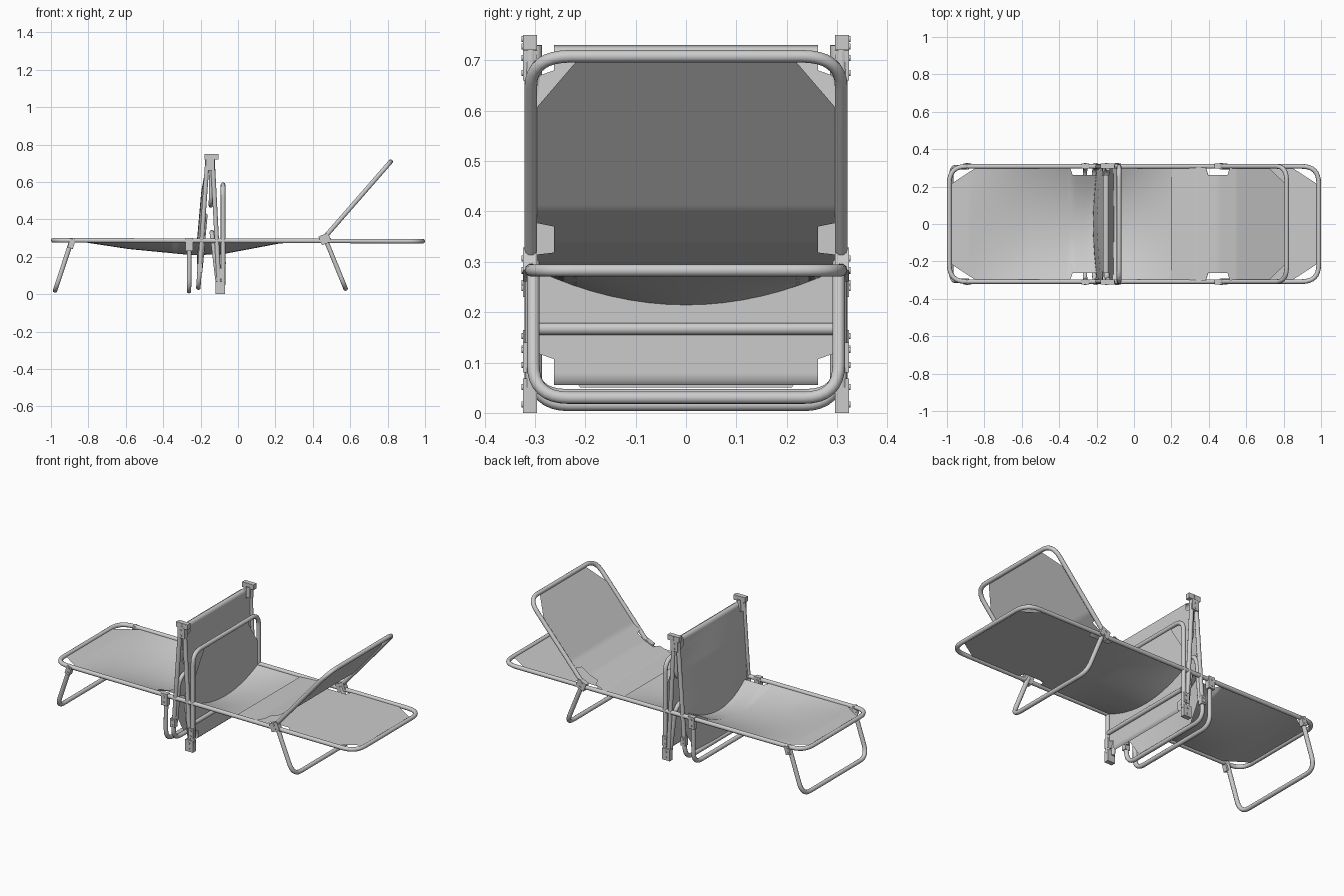
import bpy
import math
from mathutils import Vector

cube = bpy.data.objects.get("Cube")
if cube:
    bpy.data.objects.remove(cube, do_unlink=True)

grey = bpy.data.materials.new("light_grey")
grey.use_nodes = True
grey.diffuse_color = (0.6, 0.6, 0.6, 1)
grey.node_tree.nodes["Principled BSDF"].inputs["Base Color"].default_value = (0.6, 0.6, 0.6, 1)

SIDE = 0.308    # half distance between the side tubes
TUBE = 0.0125   # tube radius


def finish(obj, angle=40):
    obj.data.materials.append(grey)
    bpy.ops.object.select_all(action='DESELECT')
    obj.select_set(True)
    bpy.context.view_layer.objects.active = obj
    if obj.type == 'CURVE':
        bpy.ops.object.convert(target='MESH')
    bpy.ops.object.shade_smooth_by_angle(angle=math.radians(angle))


def rounded(points, radius, closed):
    """Replace each corner of a path with a short arc."""
    pts = [Vector(p) for p in points]
    out = []
    for i, p in enumerate(pts):
        if not closed and i in (0, len(pts) - 1):
            out.append(p)
            continue
        a = p + (pts[i - 1] - p).normalized() * radius
        b = p + (pts[(i + 1) % len(pts)] - p).normalized() * radius
        for k in range(9):
            t = k / 8
            out.append(a * (1 - t) ** 2 + p * 2 * t * (1 - t) + b * t ** 2)
    return out


def tube(name, points, radius=0.08, closed=False, thick=TUBE):
    curve = bpy.data.curves.new(name, 'CURVE')
    curve.dimensions = '3D'
    curve.bevel_depth = thick
    curve.bevel_resolution = 3
    curve.use_fill_caps = True
    path = rounded(points, radius, closed)
    spline = curve.splines.new('POLY')
    spline.points.add(len(path) - 1)
    for sp, p in zip(spline.points, path):
        sp.co = (*p, 1)
    spline.use_cyclic_u = closed
    obj = bpy.data.objects.new(name, curve)
    bpy.context.collection.objects.link(obj)
    finish(obj)


def u_tube(name, a, b, side=SIDE, radius=0.07, thick=TUBE):
    """U-shaped tube running from hinge a to cross end b, both (x, z)."""
    tube(name, [(a[0], -side, a[1]), (b[0], -side, b[1]),
                (b[0], side, b[1]), (a[0], side, a[1])], radius, thick=thick)


def along(keys, s):
    """Linear interpolation through (position, value) keys."""
    for (s0, v0), (s1, v1) in zip(keys, keys[1:]):
        if s0 <= s <= s1:
            return v0 + (v1 - v0) * (s - s0) / (s1 - s0)
    return 0


def fabric(name, path, ends, hinges, sag, direction):
    """Sheet swept along an (x, z) path, notched at the ends and hinges."""
    rows, s = [], 0
    for p, q in zip(path, path[1:]):
        p, q = Vector((p[0], 0, p[1])), Vector((q[0], 0, q[1]))
        n = max(1, round((q - p).length / 0.014))
        rows += [(p.lerp(q, k / n), s + (q - p).length * k / n) for k in range(n)]
        s += (q - p).length
    rows.append((q, s))
    verts, faces, cols = [], [], 16
    for p, s in rows:
        width = 0.302
        for e in ends:
            width = min(width, 0.21 + 0.65 * abs(s - e))
        if any(abs(s - h) < 0.065 for h in hinges):
            width = 0.262
        for j in range(cols + 1):
            t = 2 * j / cols - 1
            drop = Vector(direction) * along(sag, s) * (1 - t * t)
            verts.append(p + drop + Vector((0, t * width, 0)))
    for i in range(len(rows) - 1):
        for j in range(cols):
            a = i * (cols + 1) + j
            faces.append((a, a + cols + 1, a + cols + 2, a + 1))
    mesh = bpy.data.meshes.new(name)
    mesh.from_pydata(verts, [], faces)
    obj = bpy.data.objects.new(name, mesh)
    bpy.context.collection.objects.link(obj)
    finish(obj, 60)


def plate(name, x, z, sx, sz, tilt=0):
    """Pair of hinge plates with rivets, one on each side."""
    for side, tag in ((-1, "right"), (1, "left")):
        bpy.ops.mesh.primitive_cube_add(size=1, location=(x, side * 0.31, z), rotation=(0, tilt, 0))
        obj = bpy.context.object
        obj.name = name + "_" + tag
        obj.scale = (sx, 0.028, sz)
        bevel = obj.modifiers.new("soft_edges", 'BEVEL')
        bevel.width = 0.003
        finish(obj)
        for k in (-0.25, 0.25):
            spot = (x + math.sin(tilt) * k * sz, side * 0.322, z + math.cos(tilt) * k * sz)
            bpy.ops.mesh.primitive_cylinder_add(vertices=12, radius=0.006, depth=0.01,
                                                location=spot, rotation=(math.pi / 2, 0, 0))
            bpy.context.object.name = name + "_rivet_" + tag
            finish(bpy.context.object)


# Flat lounger: frame ring, sagging sheet and legs
END = 1 - TUBE
tube("flat_frame", [(-END, -SIDE, 0.288), (END, -SIDE, 0.283),
                    (END, SIDE, 0.283), (-END, SIDE, 0.288)], 0.09, True)
fabric("flat_fabric", [(-0.985, 0.287), (0.985, 0.283)], [0, 1.97], [0.72, 1.445],
       [(0.1, 0), (0.4, 0.045), (0.74, 0.077), (0.9, 0.072), (1.2, 0.015), (1.35, 0)], (0, 0, -1))
u_tube("end_leg", (-0.89, 0.285), (-0.978, 0.02), 0.303)
u_tube("middle_leg", (-0.26, 0.285), (-0.262, 0.016), 0.303)
u_tube("back_leg", (0.465, 0.30), (0.575, 0.03), 0.303)
plate("end_hinge", -0.89, 0.27, 0.03, 0.05, 0.3)
plate("middle_hinge", -0.26, 0.265, 0.04, 0.07)
plate("back_hinge", 0.465, 0.295, 0.055, 0.05, -0.4)

# Raised backrest
u_tube("raised_frame", (0.46, 0.30), (0.816, 0.708), radius=0.08)
fabric("raised_fabric", [(0.2, 0.287), (0.33, 0.294), (0.45, 0.338), (0.55, 0.402), (0.81, 0.702)],
       [0.78], [0.26], [(0, 0), (1, 0)], (0, 0, -1))

# Folded lounger: three upright sections and tucked legs
u_tube("folded_end_frame", (-0.162, 0.735), (-0.212, 0.035))
for y, tag in ((-SIDE, "right"), (SIDE, "left")):
    tube("folded_middle_rail_" + tag, [(-0.137, y, 0.735), (-0.1, y, 0.03)])
u_tube("folded_back_frame", (-0.08, 0.05), (-0.08, 0.585))
u_tube("folded_back_leg", (-0.105, 0.04), (-0.14, 0.33), 0.298)
u_tube("folded_middle_leg", (-0.14, 0.73), (-0.145, 0.475), 0.298)
u_tube("folded_end_leg", (-0.2, 0.14), (-0.175, 0.42), 0.298)
tube("folded_crossbar", [(-0.076, -0.3, 0.167), (-0.076, 0.3, 0.167)])
fabric("folded_fabric",
       [(-0.21, 0.05), (-0.165, 0.722), (-0.15, 0.73), (-0.135, 0.722), (-0.1, 0.065),
        (-0.09, 0.055), (-0.08, 0.065), (-0.08, 0.58)],
       [0, 1.89], [0.69, 1.38], [(0, 0.01), (0.25, 0.025), (0.5, 0.02), (0.67, 0)], (-1, 0, 0))
plate("folded_top_hinge", -0.142, 0.735, 0.075, 0.03)
plate("folded_top_bracket", -0.148, 0.69, 0.045, 0.06)
plate("folded_bottom_hinge", -0.095, 0.034, 0.05, 0.068)
plate("folded_end_bracket", -0.205, 0.14, 0.03, 0.05)
plate("folded_back_bracket", -0.085, 0.11, 0.03, 0.06)
